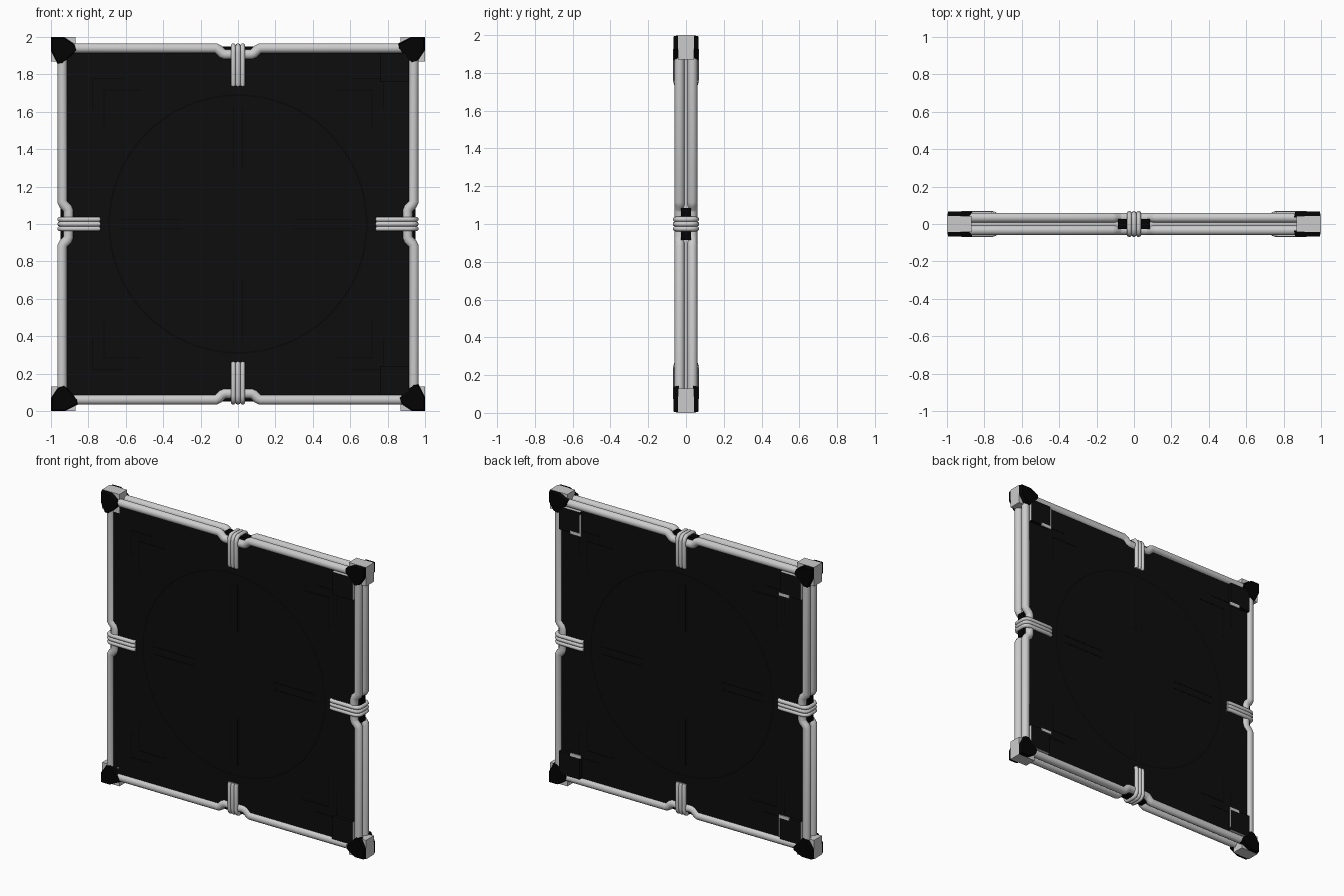
import bpy, bmesh, math
from mathutils import Matrix, Vector

if "Cube" in bpy.data.objects:
    bpy.data.objects.remove(bpy.data.objects["Cube"])


def material(name, value):
    m = bpy.data.materials.new(name)
    m.diffuse_color = (value, value, value, 1)
    m.use_nodes = True
    m.node_tree.nodes["Principled BSDF"].inputs["Base Color"].default_value = m.diffuse_color
    return m


BLACK = material("panel black", 0.004)
DEEP = material("bracket black", 0.001)
LINE = material("groove black", 0.002)
LIGHT = material("light grey", 0.6)


def turn(k):
    """Quarter turns about the middle of the panel."""
    return Matrix.Translation((0, 0, 1)) @ Matrix.Rotation(k * math.pi / 2, 4, 'Y')


def finish(name, bm, mats, k=0, smooth=False):
    bmesh.ops.recalc_face_normals(bm, faces=bm.faces)
    me = bpy.data.meshes.new(name)
    bm.to_mesh(me)
    bm.free()
    me.transform(turn(k))
    ob = bpy.data.objects.new(name, me)
    bpy.context.collection.objects.link(ob)
    for m in mats:
        me.materials.append(m)
    if smooth:
        bpy.ops.object.select_all(action='DESELECT')
        ob.select_set(True)
        bpy.context.view_layer.objects.active = ob
        bpy.ops.object.shade_smooth_by_angle(angle=math.radians(50))
    return ob


def add_box(bm, x0, x1, y0, y1, z0, z1):
    m = Matrix.Translation(((x0 + x1) / 2, (y0 + y1) / 2, (z0 + z1) / 2))
    s = Matrix.Diagonal((abs(x1 - x0), abs(y1 - y0), abs(z1 - z0), 1))
    bmesh.ops.create_cube(bm, size=1, matrix=m @ s)


def box(name, dims, mat, k=0):
    bm = bmesh.new()
    add_box(bm, *dims)
    return finish(name, bm, [mat], k)


def add_tube(bm, pts, radius, side, n=12):
    """Sweep a circle along a planar path; side is the plane normal."""
    pts = [Vector(p) for p in pts]
    side = Vector(side)
    rings = []
    for i, p in enumerate(pts):
        a = (p - pts[i - 1]).normalized() if i else (pts[1] - p).normalized()
        b = (pts[i + 1] - p).normalized() if i < len(pts) - 1 else a
        t = (a + b).normalized()
        u = t.cross(side) / max(t.dot(a), 0.5)
        rings.append([bm.verts.new(p + radius * (u * math.cos(q) + side * math.sin(q)))
                      for q in (2 * math.pi * j / n for j in range(n))])
    for r0, r1 in zip(rings, rings[1:]):
        for j in range(n):
            bm.faces.new((r0[j], r0[(j + 1) % n], r1[(j + 1) % n], r1[j]))
    bm.faces.new(rings[0])
    bm.faces.new(rings[-1])


# panel with a light core sheet showing between the frame pipes
box("panel", (-0.915, 0.915, -0.042, 0.042, -0.915, 0.915), BLACK)

for k in range(4):
    box("core_edge", (-0.9, 0.9, -0.012, 0.012, 0.9, 0.935), LIGHT, k)
    box("strap_saddle", (-0.085, 0.085, -0.026, 0.026, 0.9, 0.95), DEEP, k)

    # pair of pipes that dip under the strap
    half = [(0.95, 0.94), (0.12, 0.94), (0.105, 0.932), (0.085, 0.912), (0.07, 0.906)]
    path = [(-x, z) for x, z in half] + half[::-1]
    bm = bmesh.new()
    for y in (-0.034, 0.034):
        add_tube(bm, [(x, y, z) for x, z in path], 0.026, (0, 1, 0), 16)
    finish("frame_pipe", bm, [LIGHT], k, True)

    # strap of three cords wrapped over the edge
    half = [(-0.05, 0.74), (-0.056, 0.76), (-0.056, 0.915), (-0.052, 0.935),
            (-0.04, 0.948), (-0.025, 0.952)]
    path = half + [(-y, z) for y, z in half[::-1]]
    bm = bmesh.new()
    for x in (-0.025, 0, 0.025):
        add_tube(bm, [(x, y, z) for y, z in path], 0.0135, (1, 0, 0))
    finish("edge_strap", bm, [LIGHT], k, True)

    # corner block and its faceted side brackets
    box("corner_block", (0.87, 1, -0.042, 0.042, 0.87, 1), LIGHT, k)
    outline = [(1, 1), (0.925, 1), (0.855, 0.965), (0.855, 0.94),
               (0.93, 0.86), (0.96, 0.87), (1, 0.93)]
    bm = bmesh.new()
    for s in (-1, 1):
        inner = [bm.verts.new((x, s * 0.036, z)) for x, z in outline]
        outer = [bm.verts.new((0.93 + (x - 0.93) * 0.9, s * 0.067, 0.935 + (z - 0.935) * 0.9))
                 for x, z in outline]
        bm.faces.new(inner)
        bm.faces.new(outer)
        for i in range(len(outline)):
            j = (i + 1) % len(outline)
            bm.faces.new((inner[i], inner[j], outer[j], outer[i]))
    finish("corner_bracket", bm, [DEEP], k)

    # faint corner chevrons and cross lines on both faces
    bm = bmesh.new()
    for s in (-1, 1):
        y0, y1 = s * 0.04, s * 0.0435
        for c, n in ((0.78, 0.17), (0.72, 0.2)):
            add_box(bm, c - n, c, y0, y1, c - 0.006, c)
            add_box(bm, c - 0.006, c, y0, y1, c - n, c - 0.006)
        for x in (-0.025, 0.025):
            add_box(bm, x - 0.003, x + 0.003, y0, y1, 0.3, 0.62)
    finish("surface_lines", bm, [LINE], k)

# faint ring on both faces
bm = bmesh.new()
for s in (-1, 1):
    rows = [[bm.verts.new((r * math.cos(a), s * 0.0435, r * math.sin(a)))
             for a in (math.tau * i / 64 for i in range(64))] for r in (0.685, 0.693)]
    for i in range(64):
        j = (i + 1) % 64
        bm.faces.new((rows[0][i], rows[0][j], rows[1][j], rows[1][i]))
finish("surface_ring", bm, [LINE])

# corner plates: black faces with light sides, some with pale edge strips
for sx, sz, sy in [(1, 1, 1), (1, -1, 1), (-1, 1, 1), (-1, -1, 1), (1, 1, -1), (1, -1, -1)]:
    bm = bmesh.new()
    add_box(bm, sx * 0.76, sx * 0.915, sy * 0.04, sy * 0.066, sz * 0.76, sz * 0.915)
    bmesh.ops.recalc_face_normals(bm, faces=bm.faces)
    for f in bm.faces:
        outward = f.normal.x * sx > 0.5 or f.normal.z * sz > 0.5
        f.material_index = 1 if outward else 0
    finish("corner_plate", bm, [BLACK, LIGHT])
    if sy > 0:
        bm = bmesh.new()
        add_box(bm, sx * 0.75, sx * 0.83, 0.06, 0.068, sz * 0.75, sz * 0.772)
        if sx == sz:
            add_box(bm, sx * 0.75, sx * 0.758, 0.06, 0.068, sz * 0.772, sz * 0.9)
        finish("plate_edge_strip", bm, [LIGHT])
